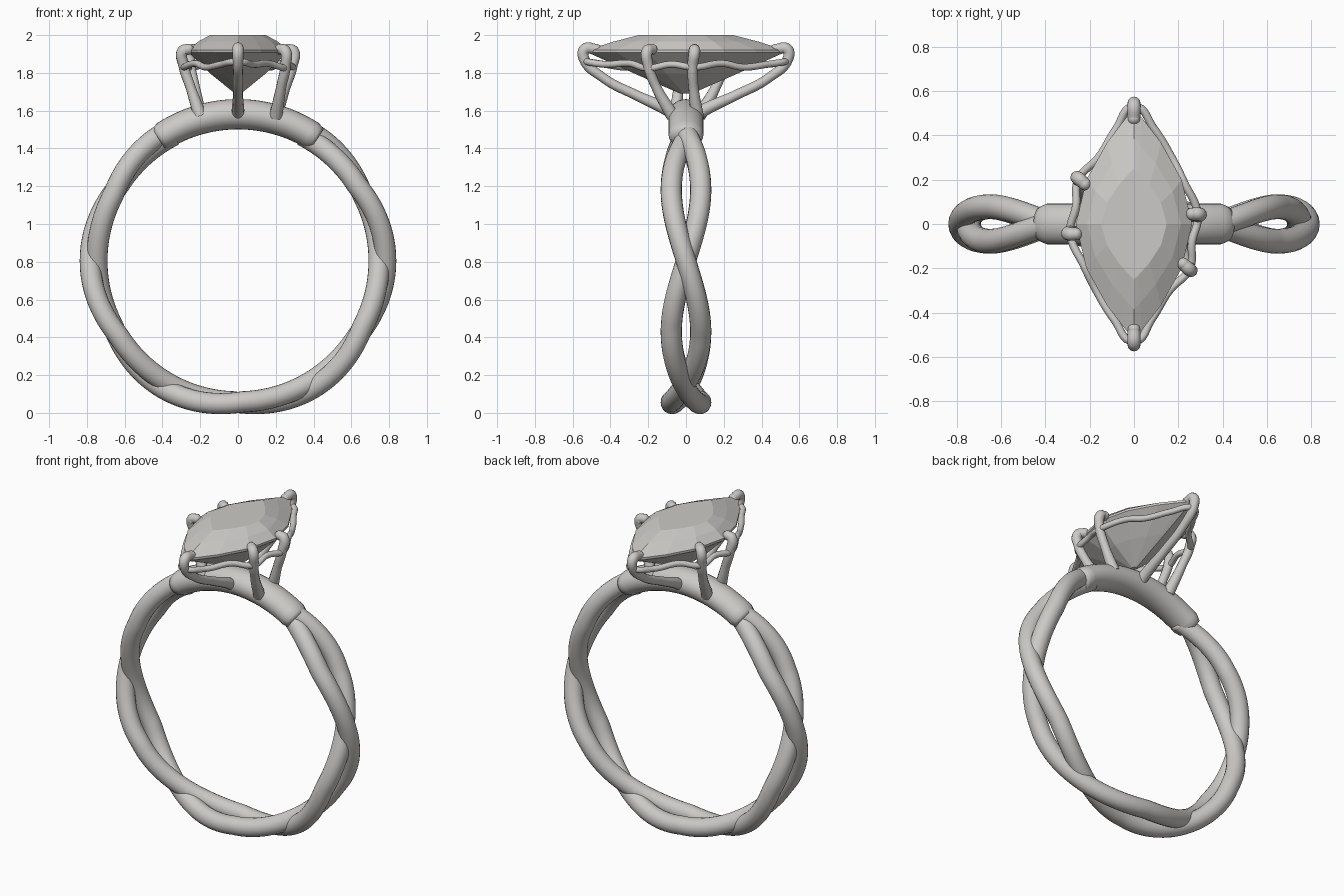
import bpy, bmesh
from math import sin, cos, radians, pi, tau
from mathutils import Vector

if "Cube" in bpy.data.objects:
    bpy.data.objects.remove(bpy.data.objects["Cube"])

CENTRE_Z = 0.805

metal = bpy.data.materials.new("silver_grey")
metal.use_nodes = True
metal.diffuse_color = (0.6, 0.59, 0.57, 1)
metal.node_tree.nodes["Principled BSDF"].inputs["Base Color"].default_value = (0.6, 0.59, 0.57, 1)


def add_mesh(name, bm, smooth=True):
    bmesh.ops.recalc_face_normals(bm, faces=bm.faces[:])
    for f in bm.faces:
        f.smooth = smooth
    mesh = bpy.data.meshes.new(name)
    bm.to_mesh(mesh)
    bm.free()
    mesh.materials.append(metal)
    obj = bpy.data.objects.new(name, mesh)
    bpy.context.scene.collection.objects.link(obj)
    return obj


def loft(bm, rings):
    """Skin a list of closed rings and cap both ends."""
    loops = [[bm.verts.new(p) for p in ring] for ring in rings]
    n = len(loops[0])
    for a, b in zip(loops, loops[1:]):
        for i in range(n):
            j = (i + 1) % n
            bm.faces.new((a[i], a[j], b[j], b[i]))
    bm.faces.new(loops[0])
    bm.faces.new(loops[-1])


def hoop(name, start, end, steps, section, sides=20):
    """Sweep an ellipse round the finger; section gives radius, y, half sizes."""
    rings = []
    for k in range(steps + 1):
        t = k / steps
        ang = radians(start + (end - start) * t)
        r, y, a, b = section(ang, t)
        ring = []
        for i in range(sides):
            u = tau * i / sides
            rr = r + a * cos(u)
            ring.append((rr * cos(ang), y + b * sin(u), CENTRE_Z + rr * sin(ang)))
        rings.append(ring)
    bm = bmesh.new()
    loft(bm, rings)
    return add_mesh(name, bm)


def wire(name, points, radius, thickness=None, cyclic=False):
    """Round wire through points, turned into a mesh."""
    curve = bpy.data.curves.new(name, "CURVE")
    curve.dimensions = "3D"
    curve.bevel_depth = radius
    curve.bevel_resolution = 4
    curve.resolution_u = 8
    curve.use_fill_caps = True
    spline = curve.splines.new("BEZIER")
    spline.bezier_points.add(len(points) - 1)
    for i, (bp, p) in enumerate(zip(spline.bezier_points, points)):
        bp.co = p
        bp.handle_left_type = bp.handle_right_type = "AUTO"
        bp.radius = thickness[i] if thickness else 1
    spline.use_cyclic_u = cyclic
    helper = bpy.data.objects.new(name + "_path", curve)
    bpy.context.scene.collection.objects.link(helper)
    bpy.context.view_layer.update()
    mesh = bpy.data.meshes.new_from_object(
        helper.evaluated_get(bpy.context.evaluated_depsgraph_get()))
    bpy.data.objects.remove(helper)
    bm = bmesh.new()
    bm.from_mesh(mesh)
    bpy.data.meshes.remove(mesh)
    # rounded tip at the first point
    if not cyclic:
        ball = bmesh.ops.create_uvsphere(bm, u_segments=14, v_segments=8, radius=radius * 1.02)
        bmesh.ops.translate(bm, verts=ball["verts"], vec=Vector(points[0]))
    return add_mesh(name, bm)


# Two twisted strands
def strand(side):
    def section(ang, t):
        lift = max(side * cos(3 * ang), -0.1)
        return 0.75 + 0.032 * lift, -side * 0.078 * sin(3 * ang), 0.056, 0.056
    return section


for name, side in (("strand_a", 1), ("strand_b", -1)):
    hoop(name, 63, -243, 160, strand(side))


# Solid shoulder band under the setting
def band(ang, t):
    end = min(t, 1 - t)
    k = 0.86 + 0.14 * min(1, end / 0.04)
    swell = 0.006 * sin(pi * t)
    return 0.77 + swell, 0, (0.074 + swell) * k, 0.092 * k


hoop("shoulder_band", 57, 123, 50, band, 28)

# Claws: end pair, and two side pairs related by a half turn
for name, s in (("back", 1), ("front", -1)):
    wire(name + "_claw",
         [(0, s * 0.475, 1.925), (0, s * 0.535, 1.925), (0, s * 0.54, 1.875),
          (0, s * 0.44, 1.775), (0, s * 0.26, 1.68), (0, s * 0.09, 1.6), (0, s * 0.03, 1.56)],
         0.028, [1, 1.1, 1, 0.9, 0.95, 1.2, 1.3])

for name, s in (("left", 1), ("right", -1)):
    wire(name + "_middle_claw",
         [(s * 0.262, s * 0.045, 1.925), (s * 0.292, s * 0.045, 1.915),
          (s * 0.288, s * 0.035, 1.84), (s * 0.25, s * 0.04, 1.72), (s * 0.2, s * 0.06, 1.57)],
         0.028, [1, 1.1, 1, 0.95, 1.25])
    wire(name + "_corner_claw",
         [(s * 0.222, s * -0.18, 1.925), (s * 0.25, s * -0.205, 1.915),
          (s * 0.252, s * -0.2, 1.84), (s * 0.23, s * -0.16, 1.73), (s * 0.2, s * -0.07, 1.57)],
         0.028, [1, 1.1, 1, 0.95, 1.25])

# Wavy rail joining the claws
half_rail = [(0, 0.53, 1.86), (0.09, 0.43, 1.845), (0.17, 0.3, 1.83), (0.225, 0.19, 1.85),
             (0.288, 0.04, 1.83), (0.262, -0.08, 1.845), (0.252, -0.2, 1.825),
             (0.16, -0.3, 1.85), (0.08, -0.43, 1.845)]
wire("gallery_rail", half_rail + [(-x, -y, z) for x, y, z in half_rail], 0.018, cyclic=True)


# Faceted pointed-oval stone
def outline(width, length, z, shift=0.0, n=16):
    ring = []
    for i in range(n):
        u = tau * (i + shift) / n
        y = sin(u)
        x = (1 - abs(y) ** 1.8) * (1 if cos(u) >= 0 else -1)
        ring.append((width * x, length * y, z))
    return ring


bm = bmesh.new()
loft(bm, [outline(0.015, 0.03, 1.69), outline(0.145, 0.27, 1.795),
          outline(0.262, 0.52, 1.908), outline(0.262, 0.52, 1.922),
          outline(0.212, 0.385, 1.965), outline(0.148, 0.25, 2.0)])
add_mesh("stone", bm, smooth=False)
